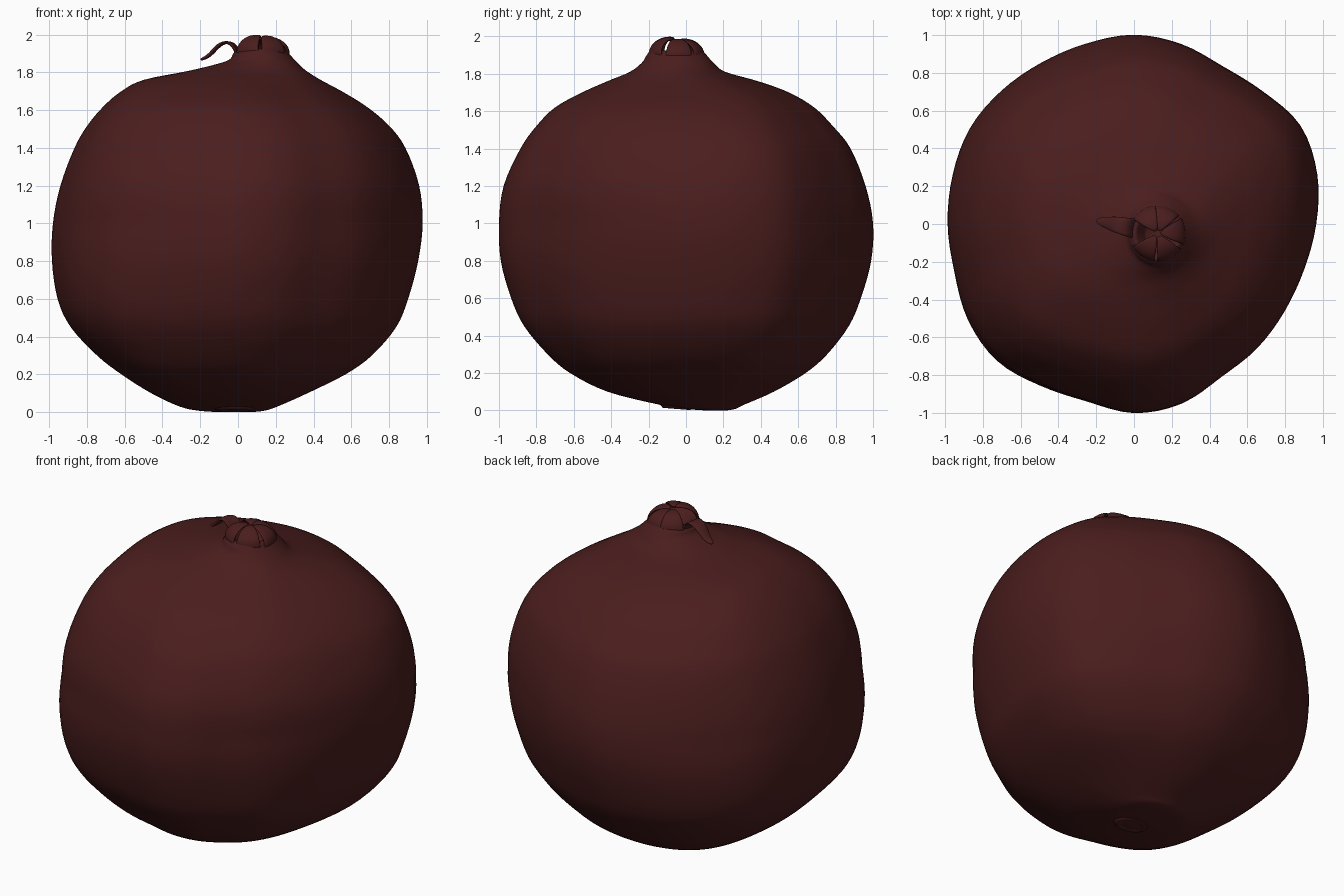
import bpy, bmesh
from math import sin, cos, pi, radians
from mathutils import Vector

cube = bpy.data.objects.get("Cube")
if cube:
    bpy.data.objects.remove(cube, do_unlink=True)

# One dark rind colour
rind = bpy.data.materials.new("dark red rind")
rind.use_nodes = True
rind_colour = (0.07, 0.0125, 0.0125, 1)
rind.diffuse_color = rind_colour
rind.node_tree.nodes["Principled BSDF"].inputs["Base Color"].default_value = rind_colour


def finish(bm, name, levels=0, thickness=0):
    """Turn a bmesh into a smooth object."""
    bmesh.ops.recalc_face_normals(bm, faces=bm.faces)
    mesh = bpy.data.meshes.new(name)
    bm.to_mesh(mesh)
    bm.free()
    mesh.materials.append(rind)
    for face in mesh.polygons:
        face.use_smooth = True
    obj = bpy.data.objects.new(name, mesh)
    bpy.context.collection.objects.link(obj)
    if thickness:
        solid = obj.modifiers.new("thickness", 'SOLIDIFY')
        solid.thickness = thickness
        solid.offset = 0
    if levels:
        subdivision = obj.modifiers.new("smoothing", 'SUBSURF')
        subdivision.levels = subdivision.render_levels = levels


def bridge(bm, lower, upper):
    count = len(lower)
    for i in range(count):
        j = (i + 1) % count
        bm.faces.new((lower[i], lower[j], upper[j], upper[i]))


def spline(rows, steps, closed=False):
    """Smooth curve passing through every row of numbers."""
    n = len(rows)
    result = []
    for i in range(n if closed else n - 1):
        picks = [(i + k) % n if closed else min(max(i + k, 0), n - 1) for k in (-1, 0, 1, 2)]
        p, q, r, s = (Vector(rows[k]) for k in picks)
        for step in range(steps):
            t = step / steps
            result.append(q + ((r - p) + ((2 * p - 5 * q + 4 * r - s)
                               + (3 * (q - r) + s - p) * t) * t) * t / 2)
    return result if closed else result + [Vector(rows[-1])]


# Lumpy outline of the widest section, counter-clockwise from +x
outline = [.98, 1.02, 1.035, .985, .96, .985, 1, .985, .98, .99, 1.005, 1,
           .995, .99, 1.015, 1.02, .985, .97, 1, .985, .935, .93, .93, .945]

# Height, then extents towards right, left, front and back
sections = [
    (0, -.1, .07, .1, .22), (.008, -.21, .14, 0, .265), (.03, -.31, .21, -.14, .31),
    (.1, -.46, .37, -.42, .47), (.2, -.62, .57, -.62, .64),
    (.3, -.75, .71, -.74, .755), (.45, -.89, .84, -.865, .87),
    (.6, -.96, .905, -.935, .935), (.8, -.99, .96, -.99, .99),
    (1, -.985, .985, -1, 1), (1.2, -.945, .965, -.975, .96),
    (1.4, -.87, .89, -.885, .88), (1.52, -.8, .8, -.8, .785),
    (1.62, -.715, .68, -.7, .685), (1.7, -.62, .55, -.555, .55),
    (1.76, -.5, .44, -.42, .385), (1.81, -.25, .36, -.3, .21),
    (1.86, -.06, .305, -.235, .145), (1.9, -.025, .27, -.21, .11),
    (1.925, .005, .245, -.185, .08), (1.9, .03, .21, -.15, .05),
    (1.85, .06, .18, -.11, .01)]

# Fruit body, with the neck folding into the crown cavity
bm = bmesh.new()
radii = spline([(radius, 0) for radius in outline], 4, closed=True)
rings = []
for z, left, right, front, back in spline(sections, 4):
    half = (right - left) / 2
    lump = max(0, min(1, (half - .2) / .4))
    fullness = .06 * abs(z - 1) * lump
    ring = []
    for i, (radius, _) in enumerate(radii):
        a = 2 * pi * i / len(radii)
        r = 1 + (radius - 1) * lump + fullness * sin(2 * a) ** 2
        ring.append(bm.verts.new(((left + right) / 2 + half * r * cos(a),
                                  (front + back) / 2 + (back - front) / 2 * r * sin(a), z)))
    rings.append(ring)
for lower, upper in zip(rings, rings[1:]):
    bridge(bm, lower, upper)
for ring in (rings[0], rings[-1]):
    bm.faces.new(ring)
finish(bm, "fruit_body")

# Crown sepals: strips swept along a radial path
crown = Vector((.125, -.05, 0))
inward = [(.135, 1.87, .075), (.15, 1.91, .075), (.138, 1.95, .066),
          (.1, 1.98, .052), (.055, 1.992, .03), (.015, 1.985, .008)]
outward = [(.13, 1.87, .06), (.145, 1.925, .055), (.18, 1.965, .05),
           (.24, 1.95, .045), (.285, 1.885, .032), (.335, 1.865, .014)]


def sepal(name, degrees, path, lift=0):
    a = radians(degrees)
    along = Vector((cos(a), sin(a), 0))
    across = Vector((-sin(a), cos(a), 0))
    bm = bmesh.new()
    rows = []
    for r, z, width in path:
        row = []
        for side in (-1, 0, 1):
            dip = along * (-.25 * abs(side) * width)
            point = crown + along * r + dip + across * (side * width)
            point.z = z + lift
            row.append(bm.verts.new(point))
        rows.append(row)
    for lower, upper in zip(rows, rows[1:]):
        for i in range(2):
            bm.faces.new((lower[i], lower[i + 1], upper[i + 1], upper[i]))
    finish(bm, name, 2, .018)


for number, (degrees, lift) in enumerate(
        [(5, -.012), (68, -.015), (122, -.01), (235, 0), (298, -.004)], 1):
    sepal(f"inward_sepal_{number}", degrees, inward, lift)
sepal("outward_sepal", 168, outward)

# Stem scar: a low lip and nub following the slope of the underside
bm = bmesh.new()
scar_rings = []
for r, drop in [(.115, -.015), (.1, .006), (.08, .006), (.06, -.004), (.03, .005)]:
    ring = []
    for i in range(16):
        x, y = r * cos(pi * i / 8), r * .8 * sin(pi * i / 8)
        ring.append(bm.verts.new((x - .02, y - .05, .013 - .08 * y - drop)))
    scar_rings.append(ring)
for outer, inner in zip(scar_rings, scar_rings[1:]):
    bridge(bm, outer, inner)
bm.faces.new(scar_rings[-1])
finish(bm, "stem_scar", 1)
